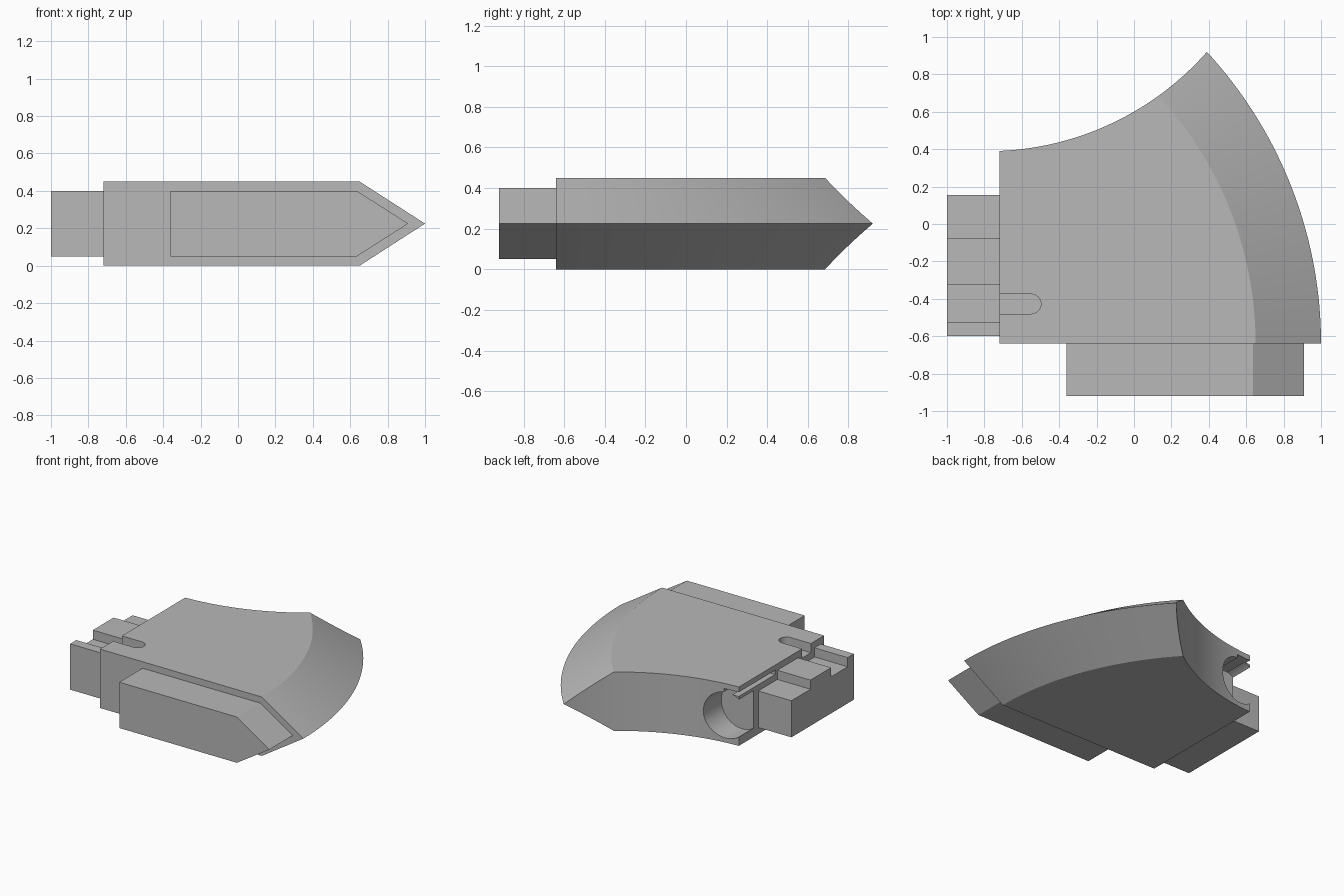
import bpy, bmesh, math

cube = bpy.data.objects.get("Cube")
if cube:
    bpy.data.objects.remove(cube, do_unlink=True)

grey = bpy.data.materials.new("plain grey")
grey.use_nodes = True
grey.diffuse_color = (0.48, 0.48, 0.48, 1)
grey.node_tree.nodes["Principled BSDF"].inputs["Base Color"].default_value = grey.diffuse_color


def finish(name, bm):
    bmesh.ops.recalc_face_normals(bm, faces=bm.faces)
    mesh = bpy.data.meshes.new(name)
    bm.to_mesh(mesh)
    bm.free()
    mesh.materials.append(grey)
    ob = bpy.data.objects.new(name, mesh)
    bpy.context.collection.objects.link(ob)
    return ob


def loft(name, rings):
    """Skin a closed solid through rings of equal point count."""
    bm = bmesh.new()
    loops = [[bm.verts.new(p) for p in ring] for ring in rings]
    for a, b in zip(loops, loops[1:]):
        for i in range(len(a)):
            j = (i + 1) % len(a)
            bm.faces.new((a[i], a[j], b[j], b[i]))
    bm.faces.new(loops[0])
    bm.faces.new(loops[-1])
    return finish(name, bm)


def extrude_x(name, profile, x0, x1):
    return loft(name, [[(x, y, z) for y, z in profile] for x in (x0, x1)])


def extrude_y(name, profile, y0, y1):
    return loft(name, [[(x, y, z) for x, z in profile] for y in (y0, y1)])


def extrude_z(name, profile, z0, z1):
    return loft(name, [[(x, y, z) for x, y in profile] for z in (z0, z1)])


def arc(cx, cy, r, start, end, n):
    return [(cx + r * math.cos(math.radians(start + (end - start) * i / n)),
             cy + r * math.sin(math.radians(start + (end - start) * i / n)))
            for i in range(n + 1)]


def cut(target, cutter):
    mod = target.modifiers.new(cutter.name, "BOOLEAN")
    mod.operation = "DIFFERENCE"
    mod.solver = "EXACT"
    mod.object = cutter
    cutter.hide_render = True
    cutter.hide_set(True)


LEFT, FRONT, HEIGHT = -0.72, -0.64, 0.45
MID = HEIGHT / 2

# Main body: flat slab whose curved outer side tapers to a knife edge
rings = []
for z, radius in ((0, 1.95), (MID, 2.30), (HEIGHT, 1.95)):
    plan = [(LEFT, FRONT)] + arc(-1.30, FRONT, radius, 0, 50, 40) + [(LEFT, 0.85)]
    rings.append([(x, y, z) for x, y in plan])
body = loft("body", rings)

# Concave back
cut(body, extrude_z("back_cutter", arc(-0.786, 1.956, 1.567, 0, 358, 179), -0.1, 0.6))

# Round socket in the back right corner, open to the side
cut(body, extrude_y("socket_cutter", arc(-0.62, 0.21, 0.175, 0, 352, 44), 0.21, 0.6))

# Thin slit above the socket
slit = [(-0.8, 0.378), (-0.6, 0.378), (-0.6, 0.41), (-0.8, 0.41)]
cut(body, extrude_y("slit_cutter", slit, -0.05, 0.6))

# Round-ended slot in the top
slot = [(-0.8, -0.48)] + arc(-0.55, -0.4275, 0.0525, -90, 90, 16) + [(-0.8, -0.375)]
cut(body, extrude_z("slot_cutter", slot, 0.38, 0.5))

# Front tongue repeats the pointed section at a smaller size
LOW, HIGH, STEP = 0.05, 0.40, 0.33
tongue = [(-0.36, LOW), (0.635, LOW), (0.91, MID), (0.635, HIGH), (-0.36, HIGH)]
extrude_y("front_tongue", tongue, -0.92, FRONT)

# Stepped side tongue
steps = [(-0.6, LOW), (-0.6, HIGH), (-0.525, HIGH), (-0.525, STEP), (-0.325, STEP),
         (-0.325, HIGH), (-0.075, HIGH), (-0.075, STEP), (0.155, STEP), (0.155, LOW)]
extrude_x("side_tongue", steps, -1.0, LEFT)

# Apply the cuts, then smooth the curved sides and keep the edges sharp
bpy.ops.object.select_all(action="DESELECT")
body.select_set(True)
bpy.context.view_layer.objects.active = body
for mod in list(body.modifiers):
    bpy.ops.object.modifier_apply(modifier=mod.name)
for ob in list(bpy.data.objects):
    if ob.name.endswith("_cutter"):
        bpy.data.objects.remove(ob, do_unlink=True)
bpy.ops.object.shade_smooth_by_angle(angle=math.radians(20))
